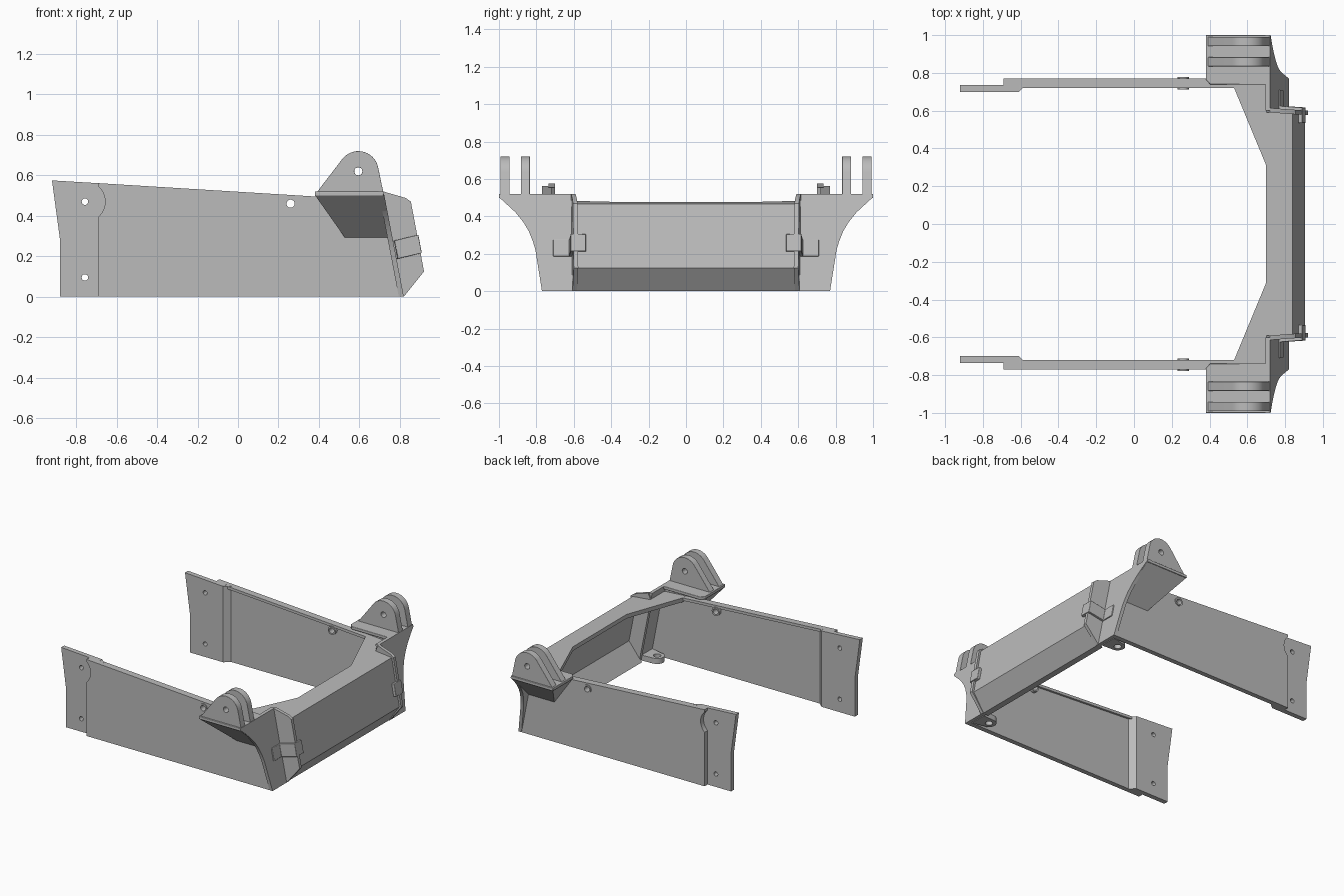
import bpy, bmesh
from math import cos, sin, radians

cube = bpy.data.objects.get("Cube")
if cube:
    bpy.data.objects.remove(cube, do_unlink=True)

grey = bpy.data.materials.new("steel grey")
grey.use_nodes = True
colour = (0.5, 0.5, 0.5, 1)
grey.diffuse_color = colour
grey.node_tree.nodes["Principled BSDF"].inputs["Base Color"].default_value = colour


def arc(cx, cy, r, start=0, end=345, n=24):
    steps = [radians(start + (end - start) * i / (n - 1)) for i in range(n)]
    return [(cx + r * cos(a), cy + r * sin(a)) for a in steps]


def finish(name, bm, mirror=True, bevel=0):
    """Turn a bmesh into a shaded object, mirrored to the other side."""
    bmesh.ops.remove_doubles(bm, verts=bm.verts, dist=0.0001)
    bmesh.ops.recalc_face_normals(bm, faces=bm.faces)
    mesh = bpy.data.meshes.new(name)
    bm.to_mesh(mesh)
    bm.free()
    mesh.materials.clear()
    mesh.materials.append(grey)
    ob = bpy.data.objects.new(name, mesh)
    bpy.context.collection.objects.link(ob)
    if bevel:
        mod = ob.modifiers.new("soft edges", "BEVEL")
        mod.width, mod.segments, mod.limit_method = bevel, 3, "ANGLE"
        mod.angle_limit = radians(40)
    if mirror:
        mod = ob.modifiers.new("mirror", "MIRROR")
        mod.use_axis = (False, True, False)
        mod.use_mirror_merge = False
    bpy.ops.object.select_all(action="DESELECT")
    ob.select_set(True)
    bpy.context.view_layer.objects.active = ob
    bpy.ops.object.shade_smooth_by_angle(angle=radians(30))
    return ob


def side_on(u, v, w):
    return (u, w, v)


def flat(u, v, w):
    return (u, v, w)


def plate(name, outline, lo, hi, place=side_on, holes=(), **kw):
    """Extrude an outline with round holes, then place it in space."""
    curve = bpy.data.curves.new(name, "CURVE")
    curve.dimensions, curve.fill_mode = "2D", "BOTH"
    curve.extrude = (hi - lo) / 2
    for loop in [outline] + [arc(*h) for h in holes]:
        spline = curve.splines.new("POLY")
        spline.points.add(len(loop) - 1)
        for p, (u, v) in zip(spline.points, loop):
            p.co = (u, v, 0, 1)
        spline.use_cyclic_u = True
    temp = bpy.data.objects.new(name, curve)
    bpy.context.collection.objects.link(temp)
    bm = bmesh.new()
    bm.from_mesh(temp.to_mesh())
    temp.to_mesh_clear()
    bpy.data.objects.remove(temp, do_unlink=True)
    bpy.data.curves.remove(curve)
    mid = (lo + hi) / 2
    for v in bm.verts:
        v.co = place(v.co.x, v.co.y, v.co.z + mid)
    return finish(name, bm, **kw)


def top(x):
    """Height of the gently falling upper edge."""
    return 0.519 - 0.0615 * x


def end_x(z):
    """Outer x of the leaning end wall."""
    return 0.82 - 0.192 * z


# Side walls with a rounded relief around the upper tab hole
relief = arc(-0.757, 0.47, 0.1, 48, -48, 12)
plate("side_wall", [(-0.69, 0), (end_x(0), 0), (end_x(0.47), 0.47), (0.38, top(0.38)),
                    (-0.69, top(-0.69))] + relief,
      0.735, 0.77, holes=[(0.26, 0.46, 0.028)])
plate("side_wall_rim", [(-0.6, top(-0.6) - 0.02), (0.72, top(0.72) - 0.02),
                        (0.72, top(0.72)), (-0.6, top(-0.6))], 0.72, 0.737)

# Bolted tabs at the open ends, tapering into the walls
plate("end_tab", [(-0.92, 0.575), (-0.88, 0.28), (-0.88, 0), (-0.61, 0), (-0.61, top(-0.61))],
      0.70, 0.735, holes=[(-0.757, 0.47, 0.016), (-0.757, 0.095, 0.016)])
plate("tab_taper", [(-0.61, 0.70), (-0.57, 0.736), (-0.61, 0.736)], 0, top(-0.59), flat)

# Bushings through the side walls
plate("wall_bushing", arc(0.26, 0.46, 0.031), 0.713, 0.777, holes=[(0.26, 0.46, 0.02)])

# Flared end walls
flare = [(0.60, 0), (0.77, 0), (0.805, 0.22), (0.818, 0.265), (0.84, 0.32), (0.87, 0.37),
         (0.91, 0.42), (0.96, 0.47), (1.0, 0.505), (1.0, 0.52), (0.60, 0.52)]
plate("end_wall", flare, -0.025, 0, lambda u, v, w: (end_x(v) + w, u, v))

# Wedge brackets under the hinge ears
bm = bmesh.new()
for co in [(0.38, 0.76, 0.503), (0.38, 1.0, 0.503), (0.72, 1.0, 0.503), (0.72, 0.76, 0.503),
           (0.53, 0.768, 0.29), (0.755, 0.768, 0.29)]:
    bm.verts.new(co)
bmesh.ops.convex_hull(bm, input=bm.verts)
finish("bracket_wedge", bm)
plate("bracket_top", [(0.38, 0.765), (0.405, 0.738), (0.72, 0.738), (0.72, 1.0), (0.38, 1.0)],
      0.498, 0.52, flat, bevel=0.004)

# Paired hinge ears
ear = [(0.385, 0.51), (0.72, 0.51)] + arc(0.595, 0.62, 0.1, 10, 140, 16)
for name, lo in (("inner_hinge_ear", 0.835), ("outer_hinge_ear", 0.943)):
    plate(name, ear, lo, lo + 0.048, holes=[(0.595, 0.62, 0.02)], bevel=0.008)

# Cross beam shell and its top deck
plate("cross_beam", [(0.84, 0.467), (0.905, 0.125), (0.815, 0), (0.77, 0), (0.868, 0.135),
                     (0.808, 0.45)], -0.592, 0.592, mirror=False)
half = [(0.84, 0.59), (0.72, 0.612), (0.72, 0.75), (0.53, 0.75), (0.53, 0.72), (0.70, 0.31)]
plate("top_deck", half + [(x, -y) for x, y in reversed(half)], -0.03, 0,
      lambda u, v, w: (u, v, top(u) + w), mirror=False)

# Cheek plates closing the beam ends
plate("beam_cheek", [(0.70, 0.47), (0.72, 0.52), (0.83, 0.488), (0.855, 0.47), (0.92, 0.125),
                     (0.82, 0), (0.79, 0)], 0.59, 0.614,
      lambda u, v, w: (u, w - 0.07 * (u - 0.72), v))

# Corner lugs inside the frame
plate("corner_lug", [(0.79, 0.61), (0.79, 0.735)] + arc(0.70, 0.665, 0.05, 90, 270, 14),
      0, 0.04, flat, holes=[(0.70, 0.665, 0.025)], bevel=0.004)

# Straps wrapped around the cheeks
strap = [(0.76, 0.71), (0.76, 0.60), (0.88, 0.595), (0.88, 0.535),
         (0.903, 0.535), (0.903, 0.617), (0.785, 0.625), (0.785, 0.71)]
plate("corner_strap", strap, 0, 0.09,
      lambda u, v, w: (u - 0.19 * w + 0.006, v, 0.185 + 0.24 * (u - 0.774) + w), bevel=0.004)
